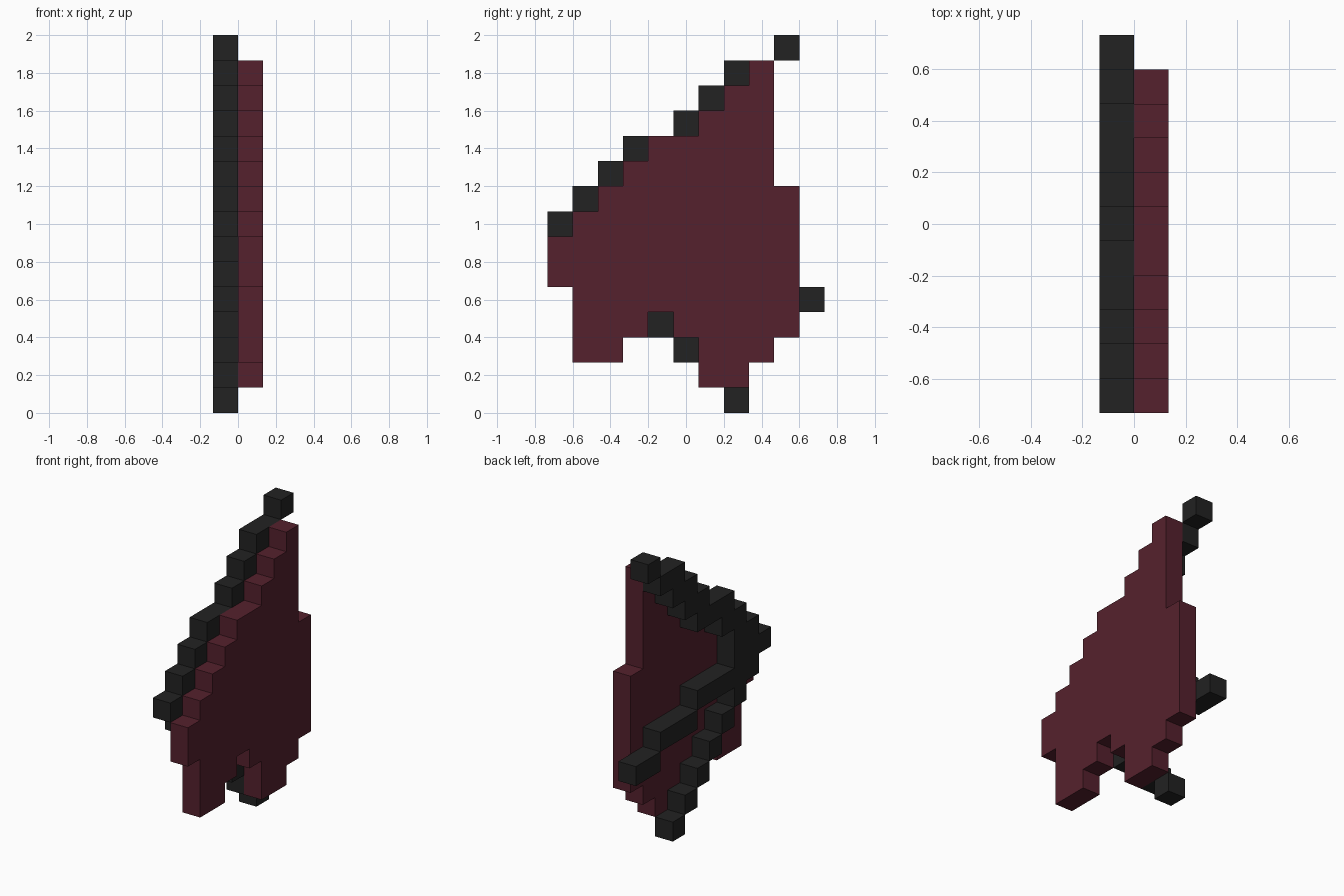
import bpy, bmesh
from mathutils import Vector

cube = bpy.data.objects.get("Cube")
if cube:
    bpy.data.objects.remove(cube, do_unlink=True)

U = 2 / 15          # block size
Y0 = -5.5 * U       # front edge of column 0


def material(name, rgb):
    m = bpy.data.materials.new(name)
    m.use_nodes = True
    m.diffuse_color = (*rgb, 1)
    bsdf = next(n for n in m.node_tree.nodes if n.type == 'BSDF_PRINCIPLED')
    bsdf.inputs["Base Color"].default_value = (*rgb, 1)
    bsdf.inputs["Roughness"].default_value = 0.9
    return m


def blocks(name, rows, layer, mat):
    """Blocky shell from runs (row, first column, last column), one block thick in x."""
    cells = {(j, k) for k, a, b in rows for j in range(a, b + 1)}
    bm = bmesh.new()
    for j, k in sorted(cells):
        o = Vector((layer * U, Y0 + j * U, k * U))

        def quad(*corners):
            bm.faces.new([bm.verts.new(o + Vector(c) * U) for c in corners])

        quad((0, 0, 0), (0, 0, 1), (0, 1, 1), (0, 1, 0))
        quad((1, 0, 0), (1, 1, 0), (1, 1, 1), (1, 0, 1))
        if (j - 1, k) not in cells:
            quad((0, 0, 0), (1, 0, 0), (1, 0, 1), (0, 0, 1))
        if (j + 1, k) not in cells:
            quad((0, 1, 0), (0, 1, 1), (1, 1, 1), (1, 1, 0))
        if (j, k - 1) not in cells:
            quad((0, 0, 0), (0, 1, 0), (1, 1, 0), (1, 0, 0))
        if (j, k + 1) not in cells:
            quad((0, 0, 1), (1, 0, 1), (1, 1, 1), (0, 1, 1))
    bmesh.ops.remove_doubles(bm, verts=bm.verts, dist=1e-4)
    me = bpy.data.meshes.new(name)
    bm.to_mesh(me)
    bm.free()
    me.materials.append(mat)
    ob = bpy.data.objects.new(name, me)
    bpy.context.collection.objects.link(ob)
    return ob


red = material("dark red skin", (0.091, 0.0152, 0.0262))
black = material("charcoal bone", (0.016, 0.016, 0.016))

# Wing membrane on the +x side
blocks("wing_membrane", [
    (1, 6, 7), (2, 1, 2), (2, 6, 8), (3, 1, 3), (3, 5, 9), (4, 1, 9),
    (5, 0, 9), (6, 0, 9), (7, 1, 9), (8, 2, 9), (9, 3, 8), (10, 4, 8),
    (11, 6, 8), (12, 7, 8), (13, 8, 8)], 0, red)

# Wrist where the bones meet
blocks("wing_wrist", [(6, 1, 2), (7, 0, 2), (8, 1, 2)], -1, black)

# Upper bone along the leading edge
blocks("upper_bone", [(9, 2, 3), (10, 3, 5), (11, 5, 6), (12, 6, 7),
                      (13, 7, 8), (14, 9, 9)], -1, black)

# Middle bone stepping down to the back
blocks("middle_bone", [(6, 3, 5), (5, 6, 8), (4, 9, 10)], -1, black)

# Lower bone: a single diagonal of blocks
blocks("lower_bone", [(7 - j, j, j) for j in range(2, 8)], -1, black)
